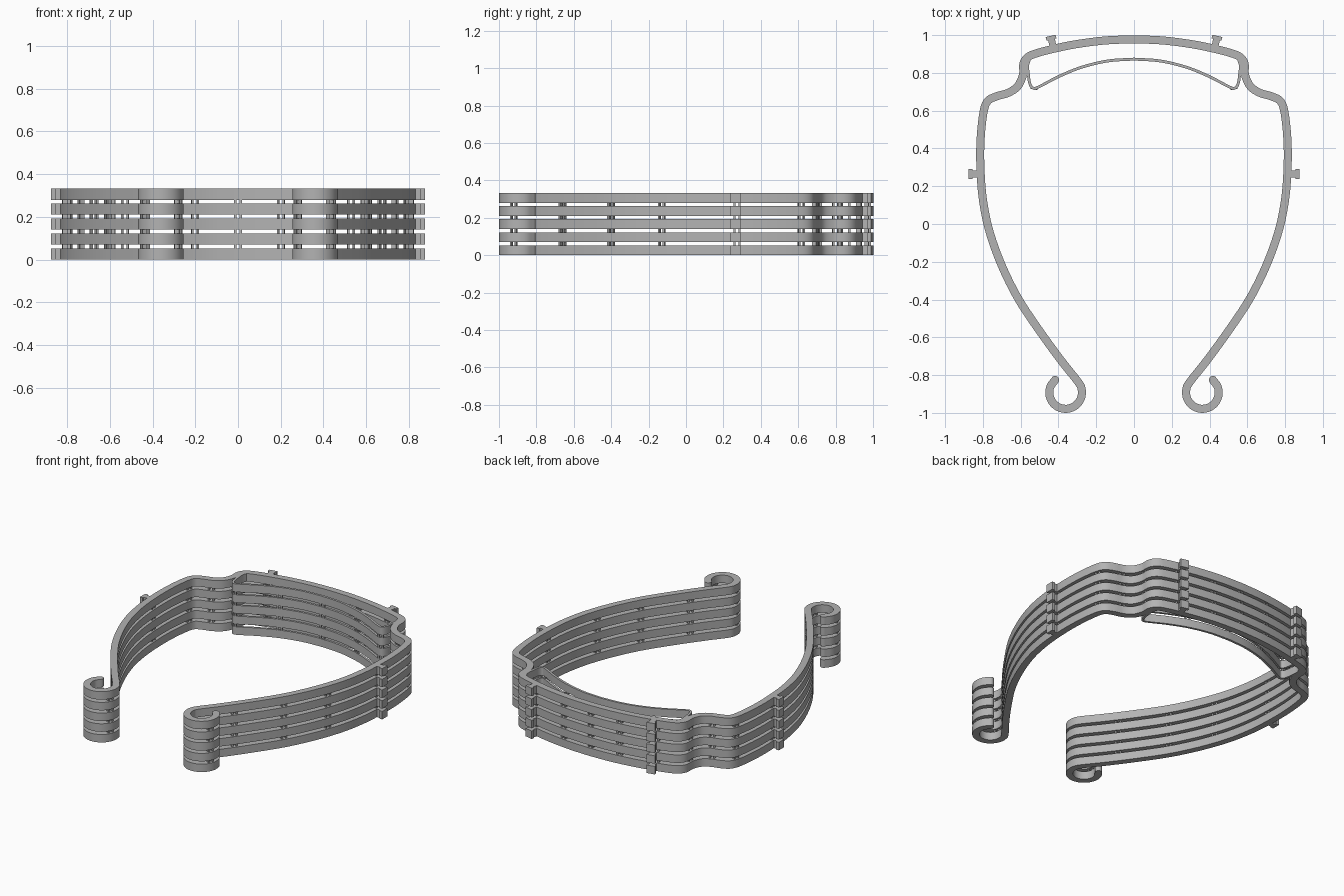
import bpy, bmesh, math
from mathutils import Vector

if "Cube" in bpy.data.objects:
    bpy.data.objects.remove(bpy.data.objects["Cube"], do_unlink=True)

LAYERS, HEIGHT, PITCH = 5, 0.052, 0.07
BAND = 0.0425

grey = bpy.data.materials.new("light grey plastic")
grey.use_nodes = True
grey.diffuse_color = (0.45, 0.45, 0.45, 1)
grey.node_tree.nodes["Principled BSDF"].inputs["Base Color"].default_value = grey.diffuse_color


def finish(name, bm, count):
    """Turn a bmesh into an object repeated upwards as a stack."""
    bmesh.ops.recalc_face_normals(bm, faces=bm.faces)
    mesh = bpy.data.meshes.new(name)
    bm.to_mesh(mesh)
    bm.free()
    mesh.materials.append(grey)
    obj = bpy.data.objects.new(name, mesh)
    bpy.context.collection.objects.link(obj)
    bpy.ops.object.select_all(action='DESELECT')
    obj.select_set(True)
    bpy.context.view_layer.objects.active = obj
    bpy.ops.object.shade_smooth_by_angle(angle=math.radians(30))
    stack = obj.modifiers.new("stack", 'ARRAY')
    stack.count = count
    stack.use_relative_offset = False
    stack.use_constant_offset = True
    stack.constant_offset_displace = (0, 0, PITCH)
    return obj


def spline(points, steps=6):
    """Smooth path through the points (Catmull-Rom)."""
    p = [Vector(q) for q in points]
    p = [2 * p[0] - p[1]] + p + [2 * p[-1] - p[-2]]
    out = []
    for a, b, c, d in zip(p, p[1:], p[2:], p[3:]):
        for i in range(steps):
            t = i / steps
            out.append(0.5 * (2 * b + (c - a) * t + (2 * a - 5 * b + 4 * c - d) * t ** 2
                              + (3 * b - a - 3 * c + d) * t ** 3))
    return out + [p[-2]]


def mirrored(half):
    """Full path from the half that starts on the centre line."""
    return [Vector((-q.x, q.y)) for q in reversed(half[1:])] + half


def tangent(path, i):
    return (path[min(i + 1, len(path) - 1)] - path[max(i - 1, 0)]).normalized()


def ribbon(name, path, width, round_ends=False):
    """Upright strip that follows a flat path."""
    halves = [width / 2] * len(path)
    tangents = [tangent(path, i) for i in range(len(path))]
    path = list(path)
    if round_ends:
        for k in range(1, 6):
            a = math.radians(17 * k)
            r = width / 2
            path = ([path[0] - tangents[0] * r * (math.sin(a) - math.sin(a - math.radians(17)))] + path
                    + [path[-1] + tangents[-1] * r * (math.sin(a) - math.sin(a - math.radians(17)))])
            halves = [r * math.cos(a)] + halves + [r * math.cos(a)]
            tangents = [tangents[0]] + tangents + [tangents[-1]]
    bm = bmesh.new()
    rings = []
    for q, t, h in zip(path, tangents, halves):
        n = Vector((-t.y, t.x)) * h
        rings.append([bm.verts.new((*(q + s * n), z))
                      for s, z in ((1, 0), (-1, 0), (-1, HEIGHT), (1, HEIGHT))])
    for a, b in zip(rings, rings[1:]):
        for i in range(4):
            j = (i + 1) % 4
            bm.faces.new((a[i], a[j], b[j], b[i]))
    bm.faces.new(rings[0])
    bm.faces.new(rings[-1])
    return finish(name, bm, LAYERS)


def prism(bm, outline, z0, z1):
    """Add an upright block with the given flat outline."""
    low = [bm.verts.new((x, y, z0)) for x, y in outline]
    face = bm.faces.new(low)
    new = bmesh.ops.extrude_face_region(bm, geom=[face])["geom"]
    bmesh.ops.translate(bm, vec=(0, 0, z1 - z0),
                        verts=[v for v in new if isinstance(v, bmesh.types.BMVert)])


# Main frame: brow arc, stepped shoulder, long temple arm and curled hook
brow = [(x, 0.978 - x * x / 3.6) for x in (0, 0.15, 0.3, 0.42, 0.51)]
arm = [(0.56, 0.885), (0.585, 0.85), (0.588, 0.79), (0.615, 0.73), (0.665, 0.695),
       (0.73, 0.675), (0.775, 0.65), (0.797, 0.59), (0.812, 0.45), (0.813, 0.3),
       (0.80, 0.13), (0.765, -0.04), (0.70, -0.22), (0.61, -0.4), (0.49, -0.58), (0.38, -0.73)]
hook = [(0.362 + 0.0865 * math.cos(a), -0.892 + 0.0865 * math.sin(a))
        for a in (math.radians(140 + d) for d in range(0, 271, 30))]
frame_half = spline(brow + arm + hook)
frame_path = mirrored(frame_half)
ribbon("frame", frame_path, BAND, round_ends=True)

# Thin forehead band inside the brow
side = [(0, 0.873), (0.14, 0.863), (0.28, 0.829), (0.4, 0.78), (0.5, 0.728),
        (0.533, 0.719), (0.552, 0.745), (0.56, 0.8), (0.563, 0.84), (0.55, 0.88)]
inner_half = spline(side)
inner_path = mirrored(inner_half)
ribbon("forehead_band", inner_path, 0.015)

# T-shaped pegs on the arms and the brow
def peg(name, base, direction):
    d = Vector(direction).normalized()
    n = Vector((-d.y, d.x))
    base = Vector(base)
    profile = [(-0.005, -0.018), (0.03, -0.018), (0.03, -0.027), (0.05, -0.027),
               (0.05, 0.027), (0.03, 0.027), (0.03, 0.018), (-0.005, 0.018)]
    bm = bmesh.new()
    prism(bm, [base + d * u + n * v for u, v in profile], 0, HEIGHT)
    finish(name, bm, LAYERS)


for label, s in (("left", 1), ("right", -1)):
    peg(label + "_arm_peg", (s * 0.826, 0.265), (s, 0))
    peg(label + "_brow_peg", (s * 0.43, 0.947), (s * 0.23, 1))

# Small spacers that join neighbouring layers
def spacers(name, path, stations, width, gap):
    bm = bmesh.new()
    for s in stations:
        i = min(range(len(path)), key=lambda k: (path[k] - Vector(s)).length)
        t = tangent(path, i)
        n = Vector((-t.y, t.x)) * width / 2
        for side_sign in (-1, 1):
            c = path[i] + t * gap * side_sign
            e = t * 0.005
            prism(bm, [c - e - n, c + e - n, c + e + n, c - e + n], HEIGHT, PITCH)
    finish(name, bm, LAYERS - 1)


half_stations = [(0.2, 0.967), (0.43, 0.927), (0.588, 0.8), (0.68, 0.69), (0.79, 0.62),
                 (0.813, 0.265), (0.74, -0.13), (0.62, -0.39), (0.43, -0.66), (0.28, -0.92),
                 (0.44, -0.92)]
both = [(s * x, y) for x, y in half_stations for s in (1, -1)] + [(0, 0.978)]
spacers("frame_spacers", frame_path, both, 0.022, 0.013)
band_stations = [(s * x, y) for x, y in ((0.28, 0.829), (0.53, 0.719)) for s in (1, -1)]
spacers("band_spacers", inner_path, band_stations + [(0, 0.873)], 0.012, 0.013)
